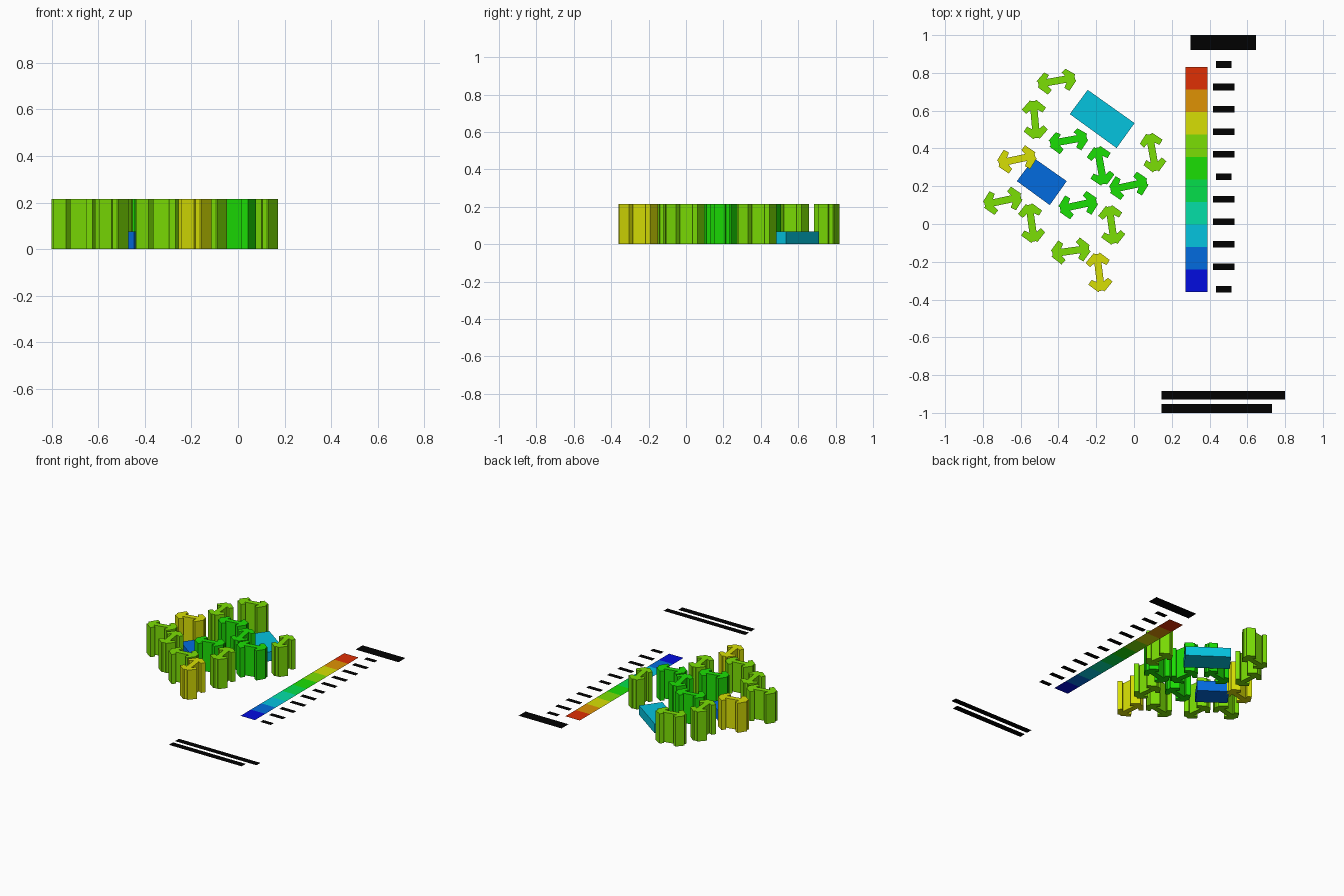
import bpy, bmesh
from math import radians, cos, sin, atan2, hypot

if "Cube" in bpy.data.objects:
    bpy.data.objects.remove(bpy.data.objects["Cube"])

# Colour scale, low to high
SCALE = [(.04, .08, .87), (.04, .42, .87), (.05, .76, .87), (.05, .87, .65), (.05, .87, .30),
         (.13, .87, .05), (.48, .87, .05), (.84, .87, .05), (.87, .57, .05), (.87, .20, .05)]


def material(name, rgb):
    m = bpy.data.materials.new(name)
    m.diffuse_color = (*[c ** 2.2 for c in rgb], 1)
    m.use_nodes = True
    m.node_tree.nodes["Principled BSDF"].inputs["Base Color"].default_value = m.diffuse_color
    return m


MATS = [material(f"scale_{i}", c) for i, c in enumerate(SCALE)]
BLACK = material("caption_black", (.02, .02, .02))


def prism(name, pts, height, mat):
    """Flat outline at z = 0, extruded up when height > 0."""
    bm = bmesh.new()
    face = bm.faces.new([bm.verts.new((x, y, 0)) for x, y in pts])
    if height:
        new = bmesh.ops.extrude_face_region(bm, geom=[face], use_keep_orig=True)["geom"]
        bmesh.ops.translate(bm, vec=(0, 0, height),
                            verts=[g for g in new if isinstance(g, bmesh.types.BMVert)])
    bmesh.ops.recalc_face_normals(bm, faces=bm.faces)
    me = bpy.data.meshes.new(name)
    bm.to_mesh(me)
    bm.free()
    me.materials.append(mat)
    ob = bpy.data.objects.new(name, me)
    bpy.context.collection.objects.link(ob)
    return ob


def rect(x0, x1, y0, y1):
    return [(x0, y0), (x1, y0), (x1, y1), (x0, y1)]


# Tower plan: two arrow-shaped wings on a short bar
QUARTER = [(.098, .010), (.104, .016), (.058, .064), (.034, .044), (.050, .019)]


def tower_plan(upper=1.0):
    top = [(u, v * upper if v > .03 else v) for u, v in QUARTER]
    low = [(u, -v) for u, v in QUARTER]
    return (top + [(-u, v) for u, v in reversed(top)]
            + [(-u, v) for u, v in low] + list(reversed(low)))


# Towers: x, y, angle, scale colour, upper arm length
TOWERS = [
    (-.41, .758, 10, 6, .85), (-.525, .553, 95, 6, 1), (-.347, .443, 10, 5, .85),
    (-.177, .308, 100, 5, 1), (.098, .378, 100, 6, .9), (-.62, .342, 12, 7, 1),
    (-.695, .123, 12, 6, 1), (-.542, .005, 98, 6, 1), (-.295, .100, 12, 5, 1),
    (-.028, .202, 12, 5, 1), (-.118, -.005, 98, 6, 1), (-.335, -.143, 8, 6, 1),
    (-.185, -.256, 97, 7, 1)]
for i, (x, y, angle, col, upper) in enumerate(TOWERS):
    c, s = cos(radians(angle)), sin(radians(angle))
    plan = [(x + u * c - v * s, y + u * s + v * c) for u, v in tower_plan(upper)]
    prism(f"tower_{i + 1}", plan, .215, MATS[col])

# Low podium blocks
prism("low_block_large", [(-.245, .71), (.003, .534), (-.092, .402), (-.34, .582)], .068, MATS[2])
prism("low_block_small", [(-.53, .349), (-.356, .227), (-.446, .10), (-.62, .227)], .075, MATS[1])

# Flat legend bar lying on the ground, with plain marks beside each step
Y0, STEP = -.36, .119
for i in range(10):
    prism(f"legend_cell_{i}", rect(.272, .388, Y0 + i * STEP, Y0 + (i + 1) * STEP), 0, MATS[i])
for i in range(11):
    y = Y0 + .015 + i * STEP
    w = .042 if i in (0, 5, 10) else .056
    prism(f"legend_mark_{i}", rect(.475 - w, .475 + w, y - .018, y + .018), 0, BLACK)

# Plain strips standing in for the heading and the two captions
prism("heading_strip", rect(.30, .645, .92, 1.0), 0, BLACK)
prism("caption_strip_upper", rect(.145, .80, -.93, -.885), 0, BLACK)
prism("caption_strip_lower", rect(.145, .73, -1.0, -.953), 0, BLACK)
